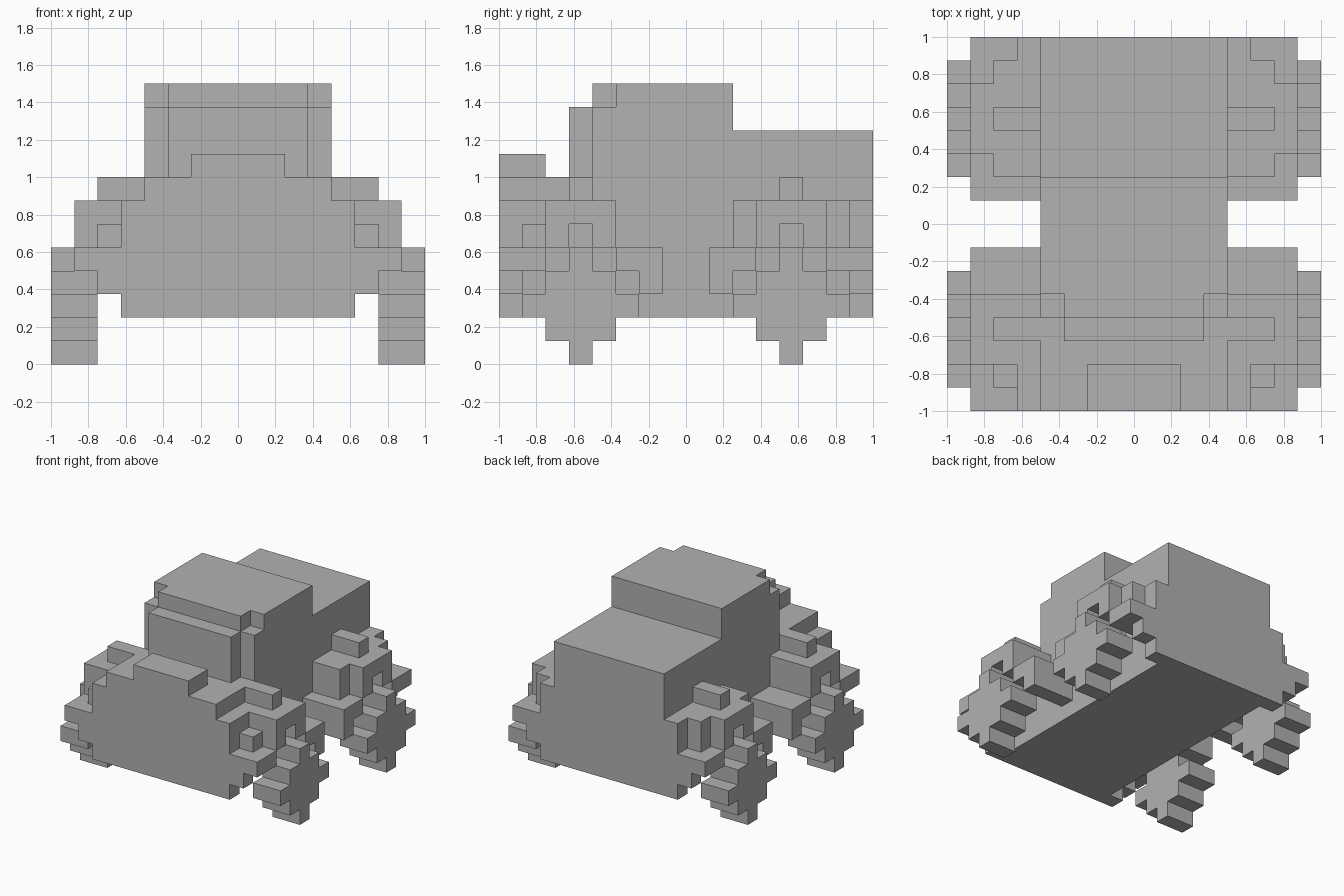
import bpy
import bmesh
from itertools import product
from mathutils import Vector

U = 0.125  # size of one block

cube = bpy.data.objects.get("Cube")
if cube:
    bpy.data.objects.remove(cube, do_unlink=True)

grey = bpy.data.materials.new("plain grey")
grey.use_nodes = True
colour = (0.445, 0.445, 0.445, 1)
grey.diffuse_color = colour
grey.node_tree.nodes["Principled BSDF"].inputs["Base Color"].default_value = colour


def cells(box):
    """Unit blocks filling a box given as x, y and z ranges."""
    return set(product(*(range(a, b) for a, b in box)))


def part(name, boxes, cuts=(), flip_y=False, mirror=False):
    """Join boxes, remove cuts, and keep only the clean outer skin."""
    solid = set().union(*map(cells, boxes)).difference(*map(cells, cuts))
    if flip_y:
        solid = {(x, -1 - y, z) for x, y, z in solid}
    bm = bmesh.new()
    for cell in solid:
        for axis, side in product(range(3), (0, 1)):
            step = list(cell)
            step[axis] += 2 * side - 1
            if tuple(step) in solid:
                continue
            b, c = (axis + 1) % 3, (axis + 2) % 3
            corners = []
            for i, j in ((0, 0), (1, 0), (1, 1), (0, 1)):
                p = Vector(cell)
                p[axis] += side
                p[b] += i
                p[c] += j
                corners.append(bm.verts.new(p * U))
            bm.faces.new(corners if side else corners[::-1])
    bmesh.ops.remove_doubles(bm, verts=bm.verts, dist=U / 100)
    bmesh.ops.dissolve_limit(bm, angle_limit=0.01, verts=bm.verts, edges=bm.edges)
    mesh = bpy.data.meshes.new(name)
    bm.to_mesh(mesh)
    bm.free()
    mesh.materials.append(grey)
    obj = bpy.data.objects.new(name, mesh)
    bpy.context.collection.objects.link(obj)
    if mirror:
        obj.modifiers.new("both_sides", "MIRROR")
    return obj


# Body: lower shell, cabin and rear deck, with notched front roof corners
W = (-4, 4)
part("body",
     [(W, (-8, 8), (2, 8)), (W, (-4, 2), (8, 12)), (W, (2, 8), (8, 10))],
     [((-4, -3), (-4, -3), (11, 12)), ((3, 4), (-4, -3), (11, 12))])
part("windshield", [((-3, 3), (-5, -4), (8, 11))])
part("hood_lip", [((-2, 2), (-8, -6), (8, 9))])

# Stepped fenders with arched wheel openings, wider at the bumper corners
ARCH = [
    ((4, 5), (-8, -7), (2, 3)),
    ((4, 6), (-8, -7), (3, 4)),
    ((4, 7), (-8, -6), (4, 5)),
    ((4, 5), (-8, -6), (5, 7)),
    ((4, 7), (-6, -3), (5, 7)),
    ((4, 7), (-3, -1), (4, 5)),
    ((4, 7), (-2, -1), (3, 4)),
    ((4, 6), (-5, -4), (7, 8)),
]
OPENING = [((4, 7), (-5, -4), (5, 6))]
REAR_SHOULDER = [((4, 6), (-3, -2), (5, 7))]
part("front_fenders", ARCH, OPENING, mirror=True)
part("rear_fenders", ARCH + REAR_SHOULDER, OPENING, flip_y=True, mirror=True)

# Lights
part("headlights", [((5, 6), (-7, -6), (5, 6))], mirror=True)
part("taillights", [((5, 6), (6, 7), (5, 7))], mirror=True)

# Stepped diamond wheels
WHEEL = [((6, 8), (-5 - r, -4 + r), (r, 5 - r)) for r in range(3)]
part("front_wheels", WHEEL, mirror=True)
part("rear_wheels", WHEEL, flip_y=True, mirror=True)
